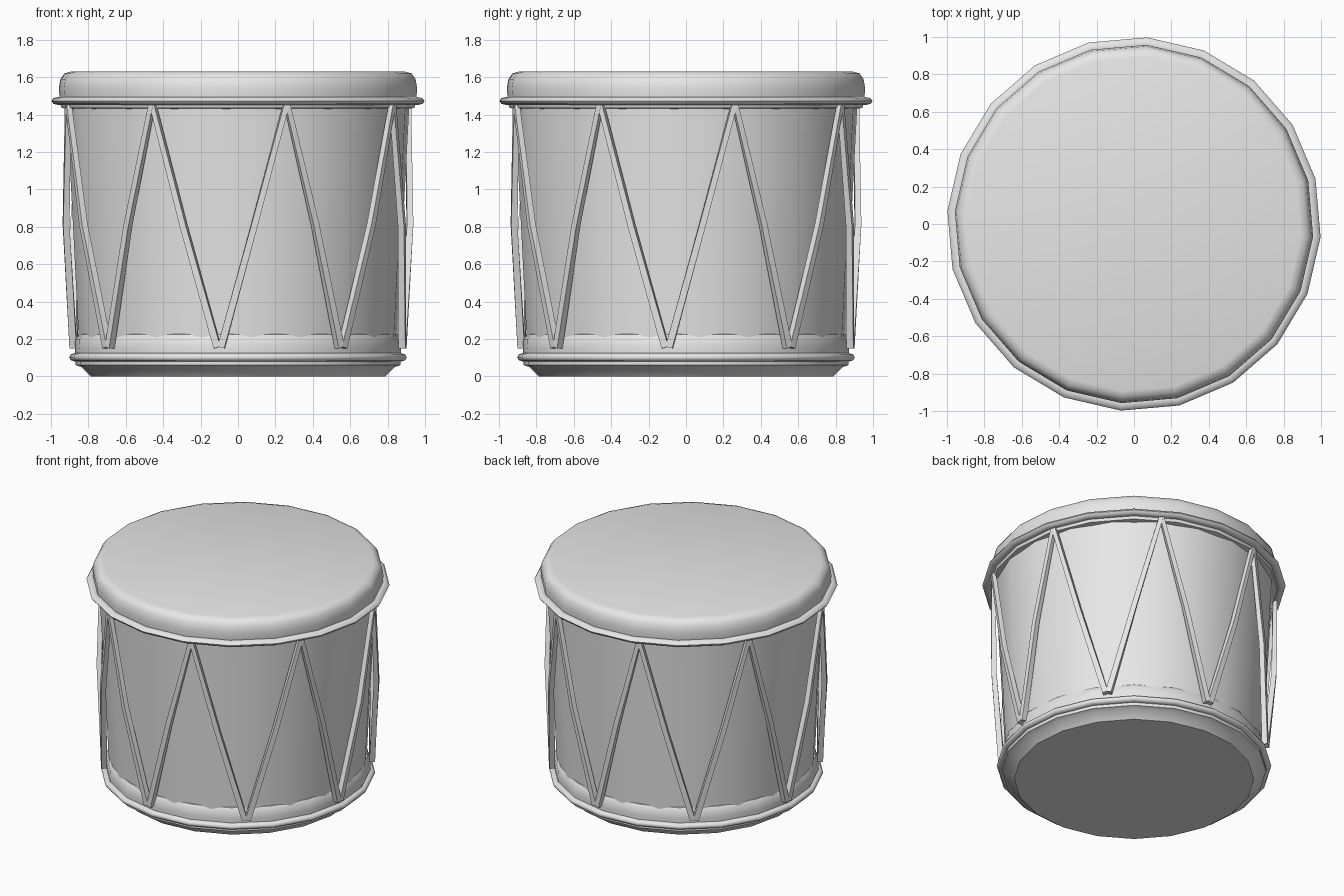
import bpy, bmesh, math
from mathutils import Vector

cube = bpy.data.objects.get("Cube")
if cube:
    bpy.data.objects.remove(cube)

grey = bpy.data.materials.new("plain_grey")
grey.use_nodes = True
grey.diffuse_color = (0.8, 0.8, 0.8, 1)
grey.node_tree.nodes["Principled BSDF"].inputs["Base Color"].default_value = (0.8, 0.8, 0.8, 1)

SIDES = 20


def polar(radius, degrees, z):
    a = math.radians(degrees)
    return Vector((radius * math.cos(a), radius * math.sin(a), z))


def finish(name, bm, angle):
    bmesh.ops.recalc_face_normals(bm, faces=bm.faces)
    mesh = bpy.data.meshes.new(name)
    bm.to_mesh(mesh)
    bm.free()
    mesh.materials.append(grey)
    obj = bpy.data.objects.new(name, mesh)
    bpy.context.collection.objects.link(obj)
    bpy.ops.object.select_all(action="DESELECT")
    obj.select_set(True)
    bpy.context.view_layer.objects.active = obj
    bpy.ops.object.shade_smooth_by_angle(angle=math.radians(angle))
    return obj


def revolve(name, profile, turn=-4, closed=False, angle=40):
    """Turn a (radius, z) profile round the z axis; open ends get flat caps."""
    bm = bmesh.new()
    rings = [[bm.verts.new(polar(r, turn + 360 * i / SIDES, z)) for i in range(SIDES)]
             for r, z in profile]
    pairs = list(zip(rings, rings[1:]))
    if closed:
        pairs.append((rings[-1], rings[0]))
    else:
        bm.faces.new(rings[0])
        bm.faces.new(rings[-1])
    for low, high in pairs:
        for i in range(SIDES):
            j = (i + 1) % SIDES
            bm.faces.new((low[i], low[j], high[j], high[i]))
    return finish(name, bm, angle)


def hoop(name, radius, z, width, height):
    """Rounded ring with an octagonal section."""
    section = [(radius + width * math.cos(k * math.pi / 4),
                z + height * math.sin(k * math.pi / 4)) for k in range(8)]
    revolve(name, section, closed=True, angle=60)


# Shell, skins and hoops
revolve("drum_shell", [(0.85, 0.1), (0.885, 0.8), (0.92, 1.46)], turn=5)
revolve("bottom_skin", [(0.79, 0), (0.84, 0.05), (0.87, 0.06), (0.875, 0.15),
                        (0.872, 0.2), (0.855, 0.225), (0.83, 0.23)])
revolve("top_skin", [(0.9, 1.43), (0.945, 1.435), (0.955, 1.47), (0.96, 1.54),
                     (0.952, 1.59), (0.93, 1.62), (0.895, 1.63)])
hoop("bottom_hoop", 0.875, 0.102, 0.03, 0.022)
hoop("top_hoop", 0.965, 1.472, 0.035, 0.021)


def strap(bm, start, end):
    """Square cord from a low point to a high point, bowed slightly outward."""
    middle = (start + end) / 2
    middle += Vector((middle.x, middle.y, 0)).normalized() * 0.025
    path = [start, middle, end]
    rings = []
    for p, half in zip(path, (0.019, 0.017, 0.014)):
        out = Vector((p.x, p.y, 0)).normalized()
        side = (end - start).cross(out).normalized()
        rings.append([bm.verts.new(p + half * (sx * side + sy * out))
                      for sx, sy in ((1, 1), (-1, 1), (-1, -1), (1, -1))])
    bm.faces.new(rings[0])
    bm.faces.new(rings[-1])
    for a, b in zip(rings, rings[1:]):
        for i in range(4):
            j = (i + 1) % 4
            bm.faces.new((a[i], a[j], b[j], b[i]))


# Zigzag lacing
bm = bmesh.new()
for i in range(8):
    foot = -96.5 + 45 * i
    for swing in (-22.5, 22.5):
        strap(bm, polar(0.885, foot + swing * 0.03, 0.155),
              polar(0.945, foot + swing, 1.465))
finish("lacing_straps", bm, 30)
